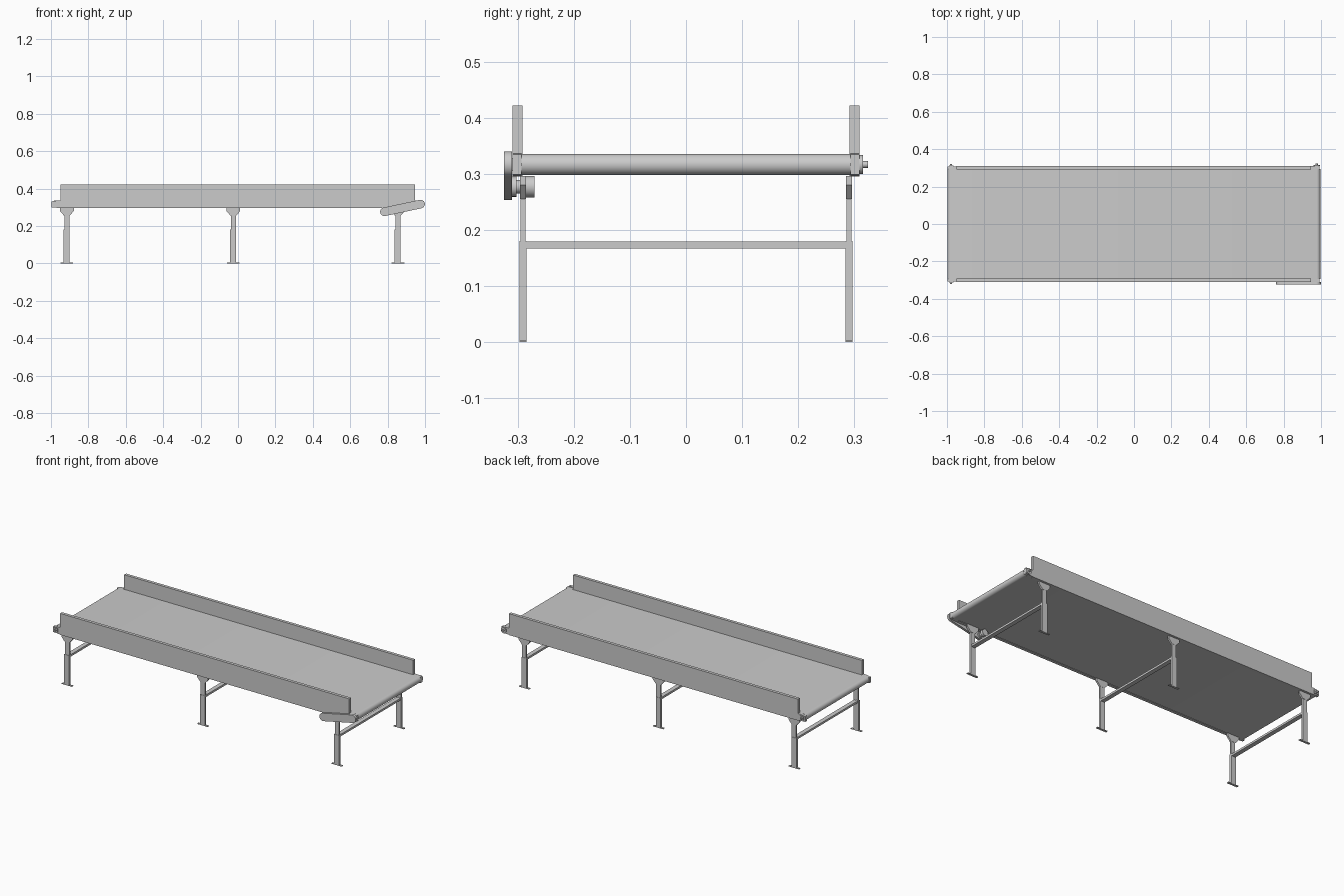
import bpy, bmesh, math
from mathutils import Vector

if "Cube" in bpy.data.objects:
    bpy.data.objects.remove(bpy.data.objects["Cube"])


def prism(name, pts, y0, y1, smooth=False):
    """Extrude an (x, z) outline along y."""
    bm = bmesh.new()
    a = [bm.verts.new((x, y0, z)) for x, z in pts]
    b = [bm.verts.new((x, y1, z)) for x, z in pts]
    bm.faces.new(a)
    bm.faces.new(b[::-1])
    n = len(pts)
    for i in range(n):
        j = (i + 1) % n
        bm.faces.new((a[i], b[i], b[j], a[j]))
    bmesh.ops.recalc_face_normals(bm, faces=bm.faces)
    me = bpy.data.meshes.new(name)
    bm.to_mesh(me)
    bm.free()
    ob = bpy.data.objects.new(name, me)
    bpy.context.collection.objects.link(ob)
    if smooth:
        bpy.ops.object.select_all(action='DESELECT')
        bpy.context.view_layer.objects.active = ob
        ob.select_set(True)
        bpy.ops.object.shade_smooth_by_angle(angle=math.radians(35))
    return ob


def box(name, x0, x1, y0, y1, z0, z1):
    return prism(name, [(x0, z0), (x1, z0), (x1, z1), (x0, z1)], y0, y1)


def capsule(p, q, r, steps=12):
    """Outline of a rounded slot running from p to q."""
    p, q = Vector(p), Vector(q)
    d = q - p
    base = math.atan2(d.y, d.x)
    out = []
    for c, start in ((q, base - math.pi / 2), (p, base + math.pi / 2)):
        for i in range(steps + 1):
            t = start + math.pi * i / steps
            out.append((c.x + r * math.cos(t), c.y + r * math.sin(t)))
    return out


def cyl(name, x, z, r, y0, y1, n=24):
    pts = [(x + r * math.cos(2 * math.pi * i / n), z + r * math.sin(2 * math.pi * i / n))
           for i in range(n)]
    return prism(name, pts, y0, y1, True)


def span(s, a, b):
    """Mirror a y interval to side s."""
    return sorted((s * a, s * b))


# Belt loop around the end rollers
prism("belt", capsule((-0.978, 0.3165), (0.977, 0.3165), 0.019), -0.293, 0.293, True)

for s, side in ((-1, "front"), (1, "back")):
    # Side rail with tall guard
    box(side + "_side_guard", -0.95, 0.945, *span(s, 0.291, 0.309), 0.295, 0.422)
    # Tail bracket, take-up block and shaft end
    prism(side + "_tail_bracket", [(-0.998, 0.299), (-0.945, 0.296), (-0.945, 0.336),
          (-0.965, 0.336), (-0.998, 0.331)], *span(s, 0.293, 0.308))
    box(side + "_takeup_block", -0.99, -0.966, *span(s, 0.308, 0.313), 0.305, 0.328)
    cyl(side + "_tail_shaft", -0.978, 0.3165, 0.006, *span(s, 0.308, 0.321), 16)
    # Drive end bracket
    prism(side + "_drive_bracket", [(0.94, 0.296), (0.993, 0.299), (0.993, 0.334),
          (0.94, 0.336)], *span(s, 0.293, 0.309))

# Drive bearing and shaft on the back side
cyl("drive_bearing", 0.977, 0.3165, 0.017, 0.309, 0.315)
cyl("drive_shaft", 0.977, 0.3165, 0.006, 0.309, 0.324, 16)

# Slanted drive cover and motor on the front side
prism("drive_cover", capsule((0.783, 0.276), (0.976, 0.317), 0.023), -0.324, -0.310, True)
cyl("motor_flange", 0.785, 0.277, 0.018, -0.310, -0.302)
cyl("motor_neck", 0.785, 0.277, 0.012, -0.302, -0.286)
cyl("motor_body", 0.785, 0.277, 0.019, -0.286, -0.270)

# Three leg frames
for k, cx in enumerate((-0.915, -0.025, 0.855)):
    for s, side in ((-1, "front"), (1, "back")):
        tag = f"{side}_{k + 1}"
        box("foot_plate_" + tag, cx - 0.034, cx + 0.034, *span(s, 0.284, 0.297), 0, 0.004)
        box("lower_leg_" + tag, cx - 0.017, cx + 0.015, *span(s, 0.284, 0.297), 0.004, 0.18)
        box("upper_leg_" + tag, cx - 0.013, cx + 0.015, *span(s, 0.286, 0.295), 0.18, 0.262)
        prism("leg_head_" + tag, [(cx - 0.015, 0.255), (cx + 0.015, 0.255), (cx + 0.037, 0.28),
              (cx + 0.037, 0.296), (cx - 0.037, 0.296), (cx - 0.037, 0.28)],
              *span(s, 0.285, 0.296))
    box(f"cross_bar_{k + 1}", cx - 0.013, cx + 0.013, -0.285, 0.285, 0.167, 0.179)
